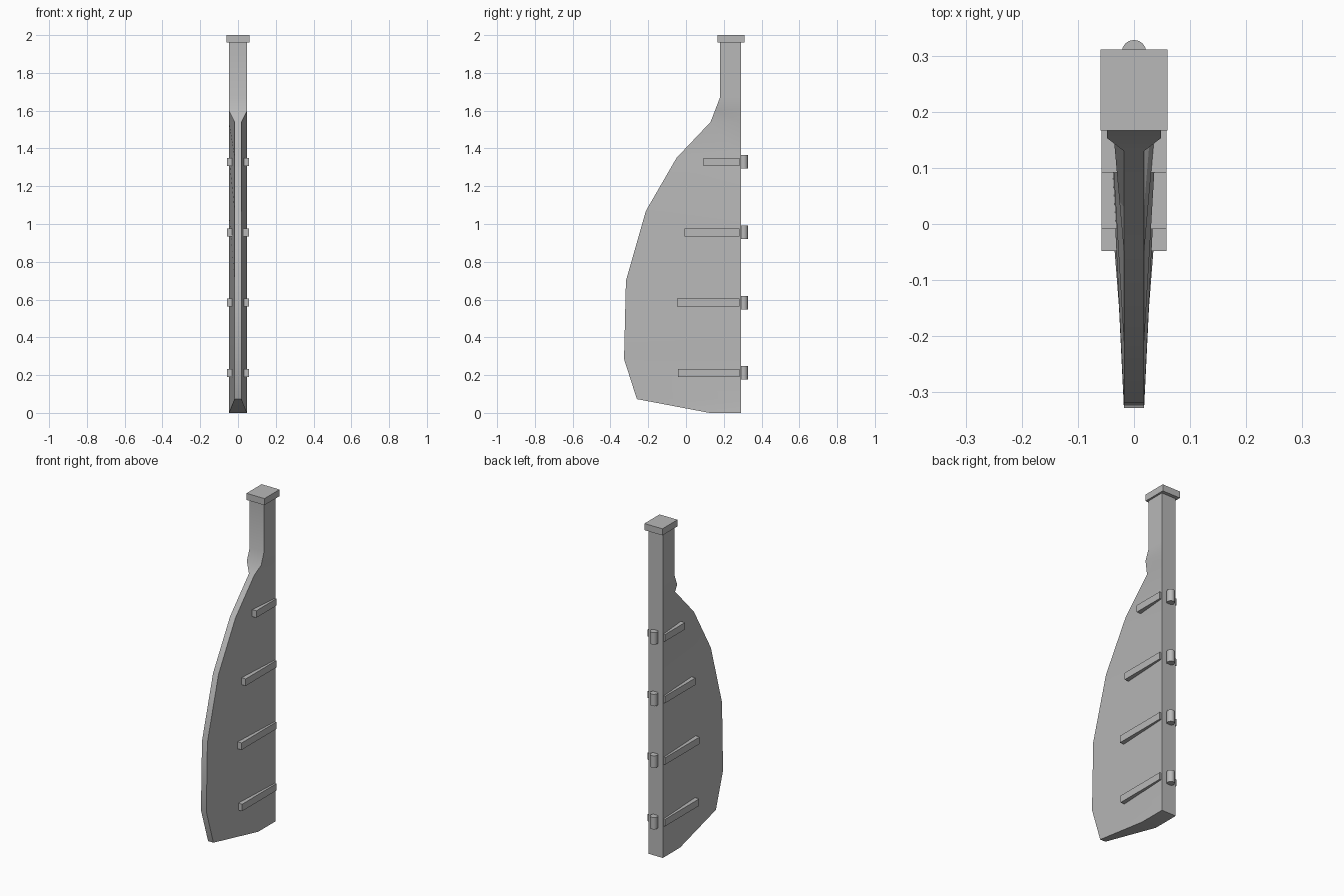
import bpy, bmesh, math

if "Cube" in bpy.data.objects:
    bpy.data.objects.remove(bpy.data.objects["Cube"])

grey = bpy.data.materials.new("weathered grey")
grey.diffuse_color = (0.48, 0.48, 0.48, 1)
grey.use_nodes = True
grey.node_tree.nodes["Principled BSDF"].inputs["Base Color"].default_value = grey.diffuse_color


def finish(name, bm, smooth=False):
    bmesh.ops.recalc_face_normals(bm, faces=bm.faces[:])
    mesh = bpy.data.meshes.new(name)
    bm.to_mesh(mesh)
    bm.free()
    mesh.materials.append(grey)
    obj = bpy.data.objects.new(name, mesh)
    bpy.context.collection.objects.link(obj)
    if smooth:
        bpy.ops.object.select_all(action='DESELECT')
        obj.select_set(True)
        bpy.context.view_layer.objects.active = obj
        bpy.ops.object.shade_smooth_by_angle(angle=math.radians(30))
    return obj


def box(name, x0, x1, y0, y1, z0, z1):
    bm = bmesh.new()
    bmesh.ops.create_cube(bm, size=1)
    for v in bm.verts:
        v.co = (x1 if v.co.x > 0 else x0,
                y1 if v.co.y > 0 else y0,
                z1 if v.co.z > 0 else z0)
    return finish(name, bm)


# Blade and stock: horizontal sections tapering from back edge to leading edge
BACK, HALF, THIN = 0.29, 0.048, 0.018
sections = [  # height, leading edge y, leading edge half width
    (0.0, 0.125, HALF), (0.073, -0.26, THIN), (0.285, -0.328, THIN),
    (0.70, -0.318, THIN), (1.07, -0.212, THIN), (1.35, -0.05, THIN),
    (1.54, 0.13, THIN), (1.60, 0.153, HALF), (1.67, 0.18, HALF),
    (1.97, 0.18, HALF)]
bm = bmesh.new()
rings = [[bm.verts.new(p) for p in ((-HALF, BACK, z), (HALF, BACK, z),
                                    (w, y, z), (-w, y, z))]
         for z, y, w in sections]
for a, b in zip(rings, rings[1:]):
    for i in range(4):
        j = (i + 1) % 4
        bm.faces.new((a[i], a[j], b[j], b[i]))
bm.faces.new(rings[0])
bm.faces.new(rings[-1])
finish("rudder_blade", bm, smooth=True)

# Head cap
box("head_cap", -0.06, 0.06, 0.167, 0.311, 1.96, 2.0)

# Straps on both sides, with a hinge pin behind each pair
for n, (z, front) in enumerate([(0.212, -0.043), (0.584, -0.048),
                                (0.956, -0.009), (1.329, 0.092)], 1):
    for side, s in (("left", -1), ("right", 1)):
        x0, x1 = sorted((s * 0.026, s * 0.058))
        box(f"strap_{side}_{n}", x0, x1, front, 0.283, z - 0.021, z + 0.021)
    bm = bmesh.new()
    bmesh.ops.create_cone(bm, cap_ends=True, segments=16, radius1=0.022,
                          radius2=0.022, depth=0.072)
    bmesh.ops.translate(bm, verts=bm.verts[:], vec=(0, 0.306, z))
    finish(f"hinge_pin_{n}", bm, smooth=True)
